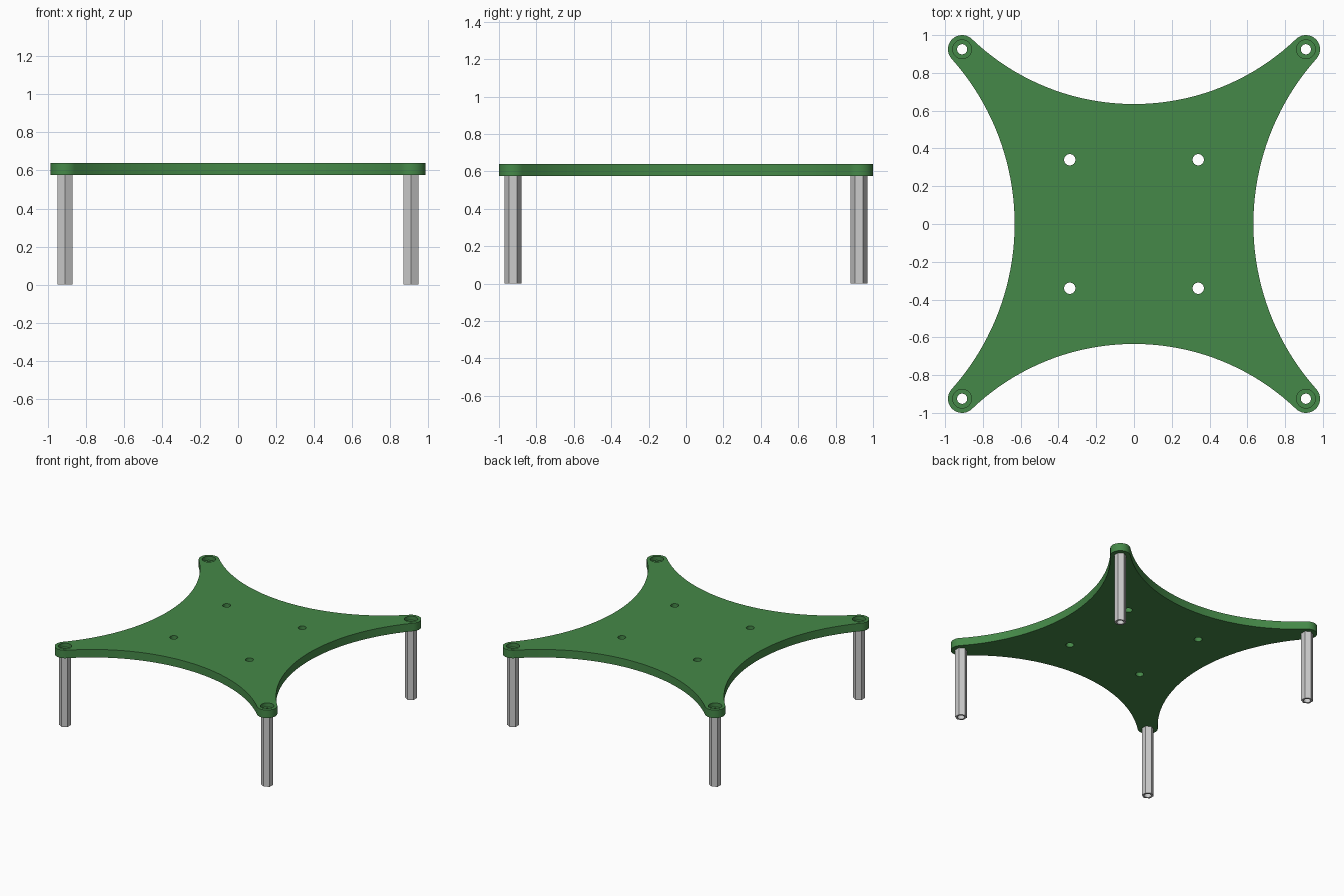
import bpy, bmesh, math
from mathutils import Vector

if "Cube" in bpy.data.objects:
    bpy.data.objects.remove(bpy.data.objects["Cube"])

HX, HY = 0.91, 0.925          # corner hole centres
CR = 0.075                    # corner radius
Z0, Z1 = 0.575, 0.64          # plate bottom and top
WAIST_X, WAIST_Y = 0.632, 0.635
BORE, RECESS = 0.027, 0.05
CORNERS = [(sx * HX, sy * HY) for sx in (1, -1) for sy in (1, -1)]


def prism(name, pts, z0, z1):
    """Extrude a closed outline from z0 to z1."""
    bm = bmesh.new()
    face = bm.faces.new([bm.verts.new((x, y, z0)) for x, y in pts])
    ext = bmesh.ops.extrude_face_region(bm, geom=[face])
    for v in ext["geom"]:
        if isinstance(v, bmesh.types.BMVert):
            v.co.z = z1
    bmesh.ops.recalc_face_normals(bm, faces=bm.faces)
    me = bpy.data.meshes.new(name)
    bm.to_mesh(me)
    bm.free()
    ob = bpy.data.objects.new(name, me)
    bpy.context.collection.objects.link(ob)
    return ob


def ring(x, y, r, n, start=0.0):
    return [(x + r * math.cos(start + 2 * math.pi * i / n),
             y + r * math.sin(start + 2 * math.pi * i / n)) for i in range(n)]


def cut(ob, x, y, r, z0, z1):
    """Drill a round hole and discard the cutter."""
    cutter = prism("cutter", ring(x, y, r, 32), z0, z1)
    cutter.hide_render = True
    mod = ob.modifiers.new("hole", "BOOLEAN")
    mod.operation, mod.solver, mod.object = "DIFFERENCE", "EXACT", cutter
    bpy.context.view_layer.objects.active = ob
    bpy.ops.object.modifier_apply(modifier=mod.name)
    bpy.data.objects.remove(cutter)


def smooth(ob):
    bpy.ops.object.select_all(action="DESELECT")
    ob.select_set(True)
    bpy.context.view_layer.objects.active = ob
    bpy.ops.object.shade_smooth_by_angle(angle=math.radians(30))


def waist_radius(w, along, across):
    """Radius of a concave side arc tangent to the corner rounds."""
    d = w - across
    return (along ** 2 + d ** 2 - CR ** 2) / (2 * (CR - d))


# Plate outline: one quadrant, then mirrored
rx = waist_radius(WAIST_X, HY, HX)
ry = waist_radius(WAIST_Y, HX, HY)
ax = math.asin(HY / (rx + CR))
ay = math.asin(HX / (ry + CR))
N = 20
quad = [(WAIST_X + rx * (1 - math.cos(ax * i / N)), rx * math.sin(ax * i / N))
        for i in range(N + 1)]
a0 = -ax
a1 = math.pi / 2 + ay
quad += [(HX + CR * math.cos(a0 + (a1 - a0) * i / N),
          HY + CR * math.sin(a0 + (a1 - a0) * i / N)) for i in range(1, N)]
quad += [(ry * math.sin(ay * i / N), WAIST_Y + ry * (1 - math.cos(ay * i / N)))
         for i in range(N, -1, -1)]
# the x-side round starts where the arc centre direction points
q2 = [(-x, y) for x, y in reversed(quad)][1:]
half = quad + q2
outline = half + [(x, -y) for x, y in reversed(half)][1:-1]

plate = prism("top_plate", outline, Z0, Z1)
green = bpy.data.materials.new("green")
green.diffuse_color = (0.06, 0.25, 0.065, 1)
green.use_nodes = True
green.node_tree.nodes["Principled BSDF"].inputs["Base Color"].default_value = green.diffuse_color
plate.data.materials.append(green)

# Corner bores with recesses, and four centre mounting holes
for x, y in CORNERS:
    cut(plate, x, y, BORE, Z0 - 0.1, Z1 + 0.1)
    cut(plate, x, y, RECESS, Z1 - 0.032, Z1 + 0.1)
for sx in (1, -1):
    for sy in (1, -1):
        cut(plate, sx * 0.34, sy * 0.34, 0.03, Z0 - 0.1, Z1 + 0.1)
smooth(plate)

# Hollow hexagonal standoffs
for x, y in CORNERS:
    name = ("back" if y > 0 else "front") + ("_right" if x > 0 else "_left")
    leg = prism(name + "_standoff", ring(x, y, 0.045, 6, math.pi / 2), 0, Z0)
    cut(leg, x, y, BORE, -0.1, Z0 + 0.1)
    smooth(leg)
